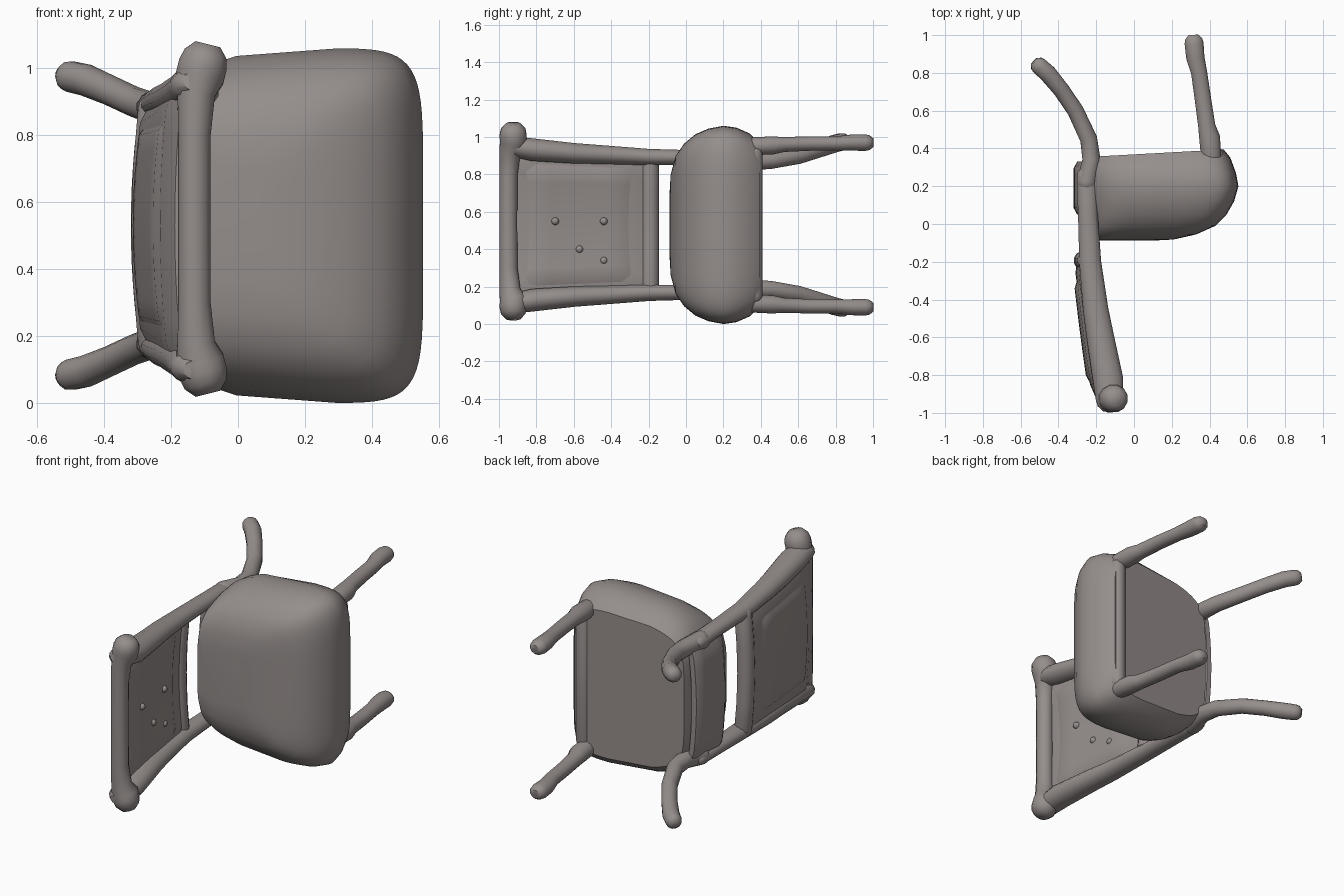
import bpy, bmesh, math
from mathutils import Vector

if "Cube" in bpy.data.objects:
    bpy.data.objects.remove(bpy.data.objects["Cube"])

ZC = 0.53  # middle of the chair's width (the chair lies tipped, its up is -y)

fabric = bpy.data.materials.new("warm grey")
fabric.diffuse_color = (0.30, 0.27, 0.26, 1)
fabric.use_nodes = True
fabric.node_tree.nodes["Principled BSDF"].inputs["Base Color"].default_value = fabric.diffuse_color


def loft(name, rings, angle=40):
    """Skin a list of equal-length point rings and cap both ends."""
    bm = bmesh.new()
    vr = [[bm.verts.new(p) for p in ring] for ring in rings]
    n = len(vr[0])
    for a, b in zip(vr, vr[1:]):
        for i in range(n):
            j = (i + 1) % n
            bm.faces.new((a[i], a[j], b[j], b[i]))
    bm.faces.new(vr[0])
    bm.faces.new(vr[-1])
    bmesh.ops.recalc_face_normals(bm, faces=bm.faces)
    me = bpy.data.meshes.new(name)
    bm.to_mesh(me)
    bm.free()
    me.materials.append(fabric)
    ob = bpy.data.objects.new(name, me)
    bpy.context.collection.objects.link(ob)
    bpy.ops.object.select_all(action='DESELECT')
    ob.select_set(True)
    bpy.context.view_layer.objects.active = ob
    bpy.ops.object.shade_smooth_by_angle(angle=math.radians(angle))
    return ob


def tube(name, path, ref=(0, 0, 1), sides=12, flat=1.0):
    """Sweep along (x, y, z, radius) stations with domed ends."""
    pts = [Vector(p[:3]) for p in path]
    tans = [(pts[min(i + 1, len(pts) - 1)] - pts[max(i - 1, 0)]).normalized()
            for i in range(len(pts))]
    stations = [(pts[i], tans[i], path[i][3]) for i in range(len(pts))]
    r0, r1 = path[0][3], path[-1][3]
    for a in (0.45, 0.85):
        stations.insert(0, (pts[0] - tans[0] * r0 * a, tans[0], r0 * math.sqrt(1 - a * a)))
        stations.append((pts[-1] + tans[-1] * r1 * a, tans[-1], r1 * math.sqrt(1 - a * a)))
    rings = []
    for c, t, r in stations:
        v = t.cross(Vector(ref)).normalized()
        u = v.cross(t) * flat
        rings.append([c + (u * math.cos(a) + v * math.sin(a)) * r
                      for a in (2 * math.pi * (k + 0.5) / sides for k in range(sides))])
    return loft(name, rings, 50)


def spow(v, e):
    return math.copysign(abs(v) ** e, v)


# Seat: stacked rounded-rectangle outlines, slightly narrower at the back
# (y, back x, front x, half width)
seat_layers = [(-0.088, -0.18, 0.10, 0.17), (-0.082, -0.215, 0.21, 0.27),
               (-0.055, -0.225, 0.33, 0.37), (-0.01, -0.235, 0.43, 0.435),
               (0.05, -0.24, 0.49, 0.485), (0.12, -0.25, 0.53, 0.515),
               (0.20, -0.255, 0.553, 0.53), (0.27, -0.255, 0.54, 0.52),
               (0.34, -0.25, 0.51, 0.49), (0.385, -0.235, 0.475, 0.445)]
rings = []
for y, xb, xf, hw in seat_layers:
    ring = []
    for k in range(64):
        a = 2 * math.pi * (k + 0.5) / 64
        cx, cz = spow(math.cos(a), 0.32), spow(math.sin(a), 0.32)
        x = (xb + xf) / 2 + cx * (xf - xb) / 2
        taper = 1 - 0.24 * (max(0, (0.15 - x) / 0.40) ** 1.8) * min(1, (hw / 0.50) ** 2)
        ring.append((x, y + 0.055 * (x - 0.3) * (y > 0.3), ZC + cz * hw * taper))
    rings.append(ring)
loft("seat", rings)

# Front lip under the seat
tube("seat_front_lip", [(0.43, 0.365, ZC + s * 0.38, 0.045) for s in (-1, 0, 1)], (0, 1, 0))

# Legs and back posts, mirrored across the width
for side, s in (("left", -1), ("right", 1)):
    tube("front_leg_" + side, [(x, y, ZC + s * d, r) for x, y, d, r in (
        (0.41, 0.33, 0.42, 0.055), (0.40, 0.46, 0.425, 0.057), (0.385, 0.52, 0.43, 0.047),
        (0.365, 0.66, 0.435, 0.045), (0.345, 0.80, 0.435, 0.044),
        (0.325, 0.88, 0.44, 0.05), (0.318, 0.957, 0.44, 0.052))], flat=0.88)
    tube("back_post_" + side, [(x, y, ZC + s * d, r) for x, y, d, r in (
        (-0.13, -0.925, 0.42, 0.075), (-0.138, -0.82, 0.402, 0.083), (-0.178, -0.60, 0.383, 0.075),
        (-0.203, -0.45, 0.376, 0.069), (-0.232, -0.20, 0.363, 0.06),
        (-0.244, 0.05, 0.36, 0.054), (-0.25, 0.25, 0.355, 0.055))], flat=0.75)
    tube("back_leg_" + side, [(x, y, ZC + s * d, r) for x, y, d, r in (
        (-0.25, 0.22, 0.35, 0.055), (-0.225, 0.34, 0.34, 0.05), (-0.24, 0.45, 0.345, 0.047),
        (-0.31, 0.60, 0.37, 0.045), (-0.385, 0.71, 0.405, 0.045), (-0.455, 0.795, 0.435, 0.048),
        (-0.50, 0.835, 0.445, 0.047))])

# Top rail with flared ends
half_rail = [(0.0, -0.13, 0.049), (0.25, -0.13, 0.05), (0.37, -0.125, 0.058),
             (0.42, -0.115, 0.075), (0.46, -0.105, 0.075)]
rail = [(x, -0.95 + (r - 0.049), ZC + 0.02 - d, r) for d, x, r in half_rail[:0:-1]]
rail += [(x, -0.95 + (r - 0.049), ZC + 0.02 + d, r) for d, x, r in half_rail]
tube("top_rail", rail, (0, 1, 0), 12)


def back_x(y):
    """Middle of the backrest, leaning back towards the seat."""
    return -0.14 - 0.11 * min(1, (y + 0.95) / 0.8) ** 0.8


def slab(name, y0, y1, w0, w1, thick, shift):
    """Bowed panel across the backrest with softened edges."""
    rings = []
    for i in range(9):
        t = i / 8
        y = y0 + (y1 - y0) * t
        w = w0 + (w1 - w0) * t
        th = thick * (0.45 if i in (0, 8) else 1)
        front, back = [], []
        for k in range(13):
            q = -1 + k / 6
            e = th * (0.45 if k in (0, 12) else 1)
            x = back_x(y) + shift - 0.025 * (1 - q * q)
            front.append((x + e, y, ZC + q * w))
            back.append((x - e, y, ZC + q * w))
        rings.append(front + back[::-1])
    loft(name, rings)


# Backrest panel, raised padding and the crossbars
slab("back_panel", -0.95, -0.16, 0.43, 0.36, 0.042, -0.005)
slab("back_padding", -0.88, -0.265, 0.345, 0.32, 0.056, -0.005)
tube("lower_back_rail", [(-0.25 - 0.02 * (1 - q * q), -0.193, ZC + q * 0.35, 0.05)
                         for q in (-1, -0.5, 0, 0.5, 1)], (0, 1, 0))
slab("seat_back_rail", 0.05, 0.33, 0.355, 0.34, 0.035, -0.01)

# Tufting buttons on the front of the padding
for i, (y, d) in enumerate([(-0.70, 0.02), (-0.44, 0.02), (-0.57, -0.13), (-0.44, -0.19)]):
    x = back_x(y) + 0.025
    tube("button_%d" % (i + 1), [(x - 0.01, y, ZC + d, 0.025), (x + 0.002, y, ZC + d, 0.02)])
